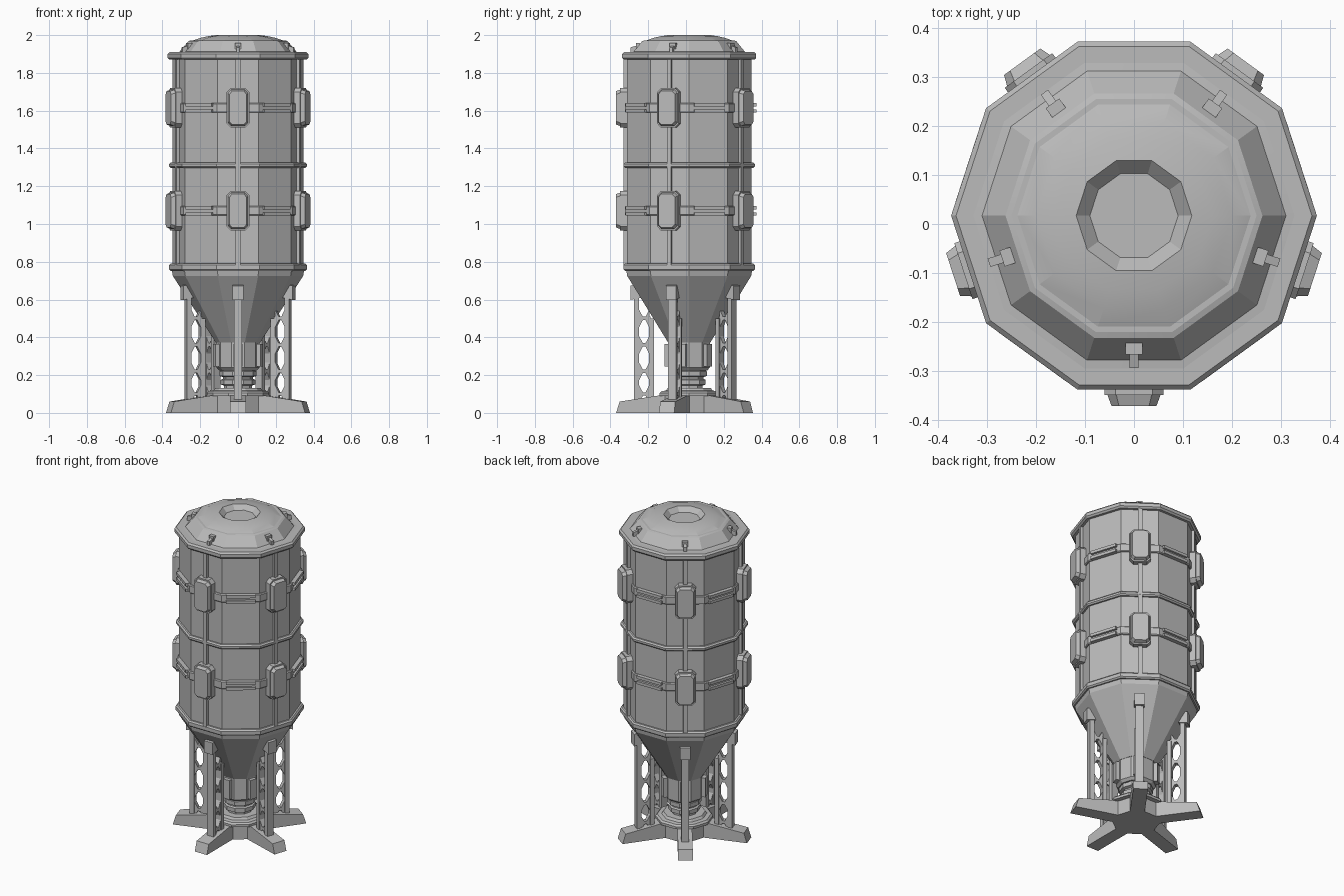
import bpy, bmesh
from math import radians, sin, cos
from mathutils import Matrix, Vector

cube = bpy.data.objects.get("Cube")
if cube:
    bpy.data.objects.remove(cube, do_unlink=True)

grey = bpy.data.materials.new("plain grey")
grey.use_nodes = True
grey.diffuse_color = (0.5, 0.5, 0.5, 1)
grey.node_tree.nodes["Principled BSDF"].inputs["Base Color"].default_value = (0.5, 0.5, 0.5, 1)

CENTRE = Vector((0, 0.017, 0))
SPOKES = [-90 + 72 * k for k in range(5)]   # faces with legs and hatches
GAPS = [a + 36 for a in SPOKES]             # faces between them


def finish(name, bm):
    bmesh.ops.recalc_face_normals(bm, faces=bm.faces)
    mesh = bpy.data.meshes.new(name)
    bm.to_mesh(mesh)
    bm.free()
    mesh.materials.append(grey)
    obj = bpy.data.objects.new(name, mesh)
    obj.location = CENTRE
    bpy.context.collection.objects.link(obj)
    return obj


def lathe(name, profile, sides=10):
    """Closed ten-sided solid from (radius, height) points."""
    bm = bmesh.new()
    rings = []
    for r, z in profile:
        rings.append([bm.verts.new((r * cos(radians(i * 360 / sides)),
                                    r * sin(radians(i * 360 / sides)), z)) for i in range(sides)])
    for a, b in zip(rings, rings[1:]):
        for i in range(sides):
            j = (i + 1) % sides
            bm.faces.new((a[i], a[j], b[j], b[i]))
    bm.faces.new(rings[0])
    bm.faces.new(rings[-1])
    return finish(name, bm)


def band(name, r, z0, z1, c=0.008):
    """Ring around the tank with chamfered outer edges."""
    return lathe(name, [(r - 0.04, z0), (r - c, z0), (r, z0 + c),
                        (r, z1 - c), (r - c, z1), (r - 0.04, z1)])


def box(bm, r0, r1, w, z0, z1, slant=0.0):
    """Box in spoke space: x outward, y sideways; slant lifts the outer end."""
    m = Matrix.Translation(((r0 + r1) / 2, 0, (z0 + z1) / 2)) @ Matrix.Diagonal((r1 - r0, w, z1 - z0, 1))
    verts = bmesh.ops.create_cube(bm, size=1, matrix=m)["verts"]
    for v in verts:
        if v.co.x > (r0 + r1) / 2:
            v.co.z += slant
    return verts


def prism(bm, points, axis, lo, hi, shrink=1.0):
    """Extrude a 2D outline along axis 'x' (points y,z) or 'y' (points x,z)."""
    mid = sum(p[1] for p in points) / len(points)
    loops = []
    for d, s in ((lo, 1.0), (hi, shrink)):
        loops.append([bm.verts.new((d, p * s, mid + (q - mid) * (1 - (1 - s) * 0.55)) if axis == "x"
                                   else (p, d, q)) for p, q in points])
    n = len(points)
    for i in range(n):
        j = (i + 1) % n
        bm.faces.new((loops[0][i], loops[0][j], loops[1][j], loops[1][i]))
    bm.faces.new(loops[0])
    bm.faces.new(loops[1])


def around(name, build, angles=SPOKES):
    """Repeat one part around the tank."""
    for k, a in enumerate(angles):
        bm = bmesh.new()
        build(bm)
        bm.transform(Matrix.Rotation(radians(a), 4, "Z"))
        finish(f"{name}_{k + 1}", bm)


def octagon(w, h, c, z):
    quarter = [(w, h - c), (w - c, h), (c - w, h), (-w, h - c),
               (-w, c - h), (c - w, -h), (w - c, -h), (w, c - h)]
    return [(y, z + q) for y, q in quarter]


# Tank shell, hopper and spout
lathe("tank_body", [(0.347, 0.76), (0.347, 1.89)])
lathe("hopper_cone", [(0.117, 0.372), (0.345, 0.725), (0.352, 0.765)])
lathe("spout", [(0.1, 0.225), (0.115, 0.24), (0.115, 0.375)])
lathe("neck", [(0.075, 0.1), (0.075, 0.145), (0.092, 0.15), (0.092, 0.175), (0.08, 0.18),
               (0.08, 0.19), (0.098, 0.195), (0.098, 0.22), (0.08, 0.23)])

# Hoops around the tank
band("lower_hoop", 0.366, 0.752, 0.79)
band("middle_hoop", 0.365, 1.297, 1.325)
band("upper_hoop", 0.373, 1.87, 1.91, 0.01)
ROWS = (1.07, 1.615)
for k, z in enumerate(ROWS):
    band(f"hatch_hoop_{k + 1}", 0.358, z - 0.026, z + 0.026, 0.005)

# Domed lid with a sunken cap
lid = lathe("lid", [(0.35, 1.89), (0.345, 1.908), (0.31, 1.912), (0.262, 1.968), (0.25, 1.972),
                    (0.238, 1.972), (0.2, 1.985), (0.16, 1.994), (0.118, 2.0), (0.09, 1.972)])
bpy.context.view_layer.objects.active = lid
lid.select_set(True)
bpy.ops.object.shade_smooth_by_angle(angle=radians(12))
lid.select_set(False)


def clip(bm):
    box(bm, 0.26, 0.283, 0.034, 1.92, 1.957)
    box(bm, 0.27, 0.311, 0.018, 1.9, 1.947, -0.012)


def hatch(bm):
    for z in ROWS:
        prism(bm, octagon(0.06, 0.105, 0.022, z), "x", 0.32, 0.366)
        prism(bm, octagon(0.054, 0.096, 0.018, z), "x", 0.366, 0.388, 0.85)


def rails(bm):
    for z in ROWS:
        for dz in (-0.017, 0.017):
            box(bm, 0.325, 0.355, 0.17, z + dz - 0.009, z + dz + 0.009)


around("lid_clip", clip)
around("hatch", hatch)
around("tank_rib", lambda bm: box(bm, 0.31, 0.347, 0.024, 0.78, 1.88))
around("hoop_rails", rails, GAPS)
around("spout_bracket", lambda bm: box(bm, 0.09, 0.132, 0.045, 0.245, 0.365))


# Open lattice legs standing on the feet
def leg(bm):
    box(bm, 0.265, 0.292, 0.044, 0.05, 0.64)
    box(bm, 0.187, 0.212, 0.044, 0.05, 0.5)
    box(bm, 0.255, 0.312, 0.058, 0.61, 0.685, -0.012)
    for z in (0.1, 0.22, 0.36, 0.5):
        box(bm, 0.205, 0.27, 0.03, z - 0.009, z + 0.009)
        for s in (-1, 1):   # corner gussets
            for post, t in ((0.21, 0.026), (0.267, -0.026)):
                prism(bm, [(post, z), (post + t, z), (post, z + s * 0.05)], "y", -0.015, 0.015)


around("lattice_leg", leg)

# Star base with sloping feet
lathe("base_hub", [(0.135, 0), (0.135, 0.095)])
lathe("base_collar", [(0.165, 0.09), (0.165, 0.105), (0.155, 0.115), (0.13, 0.118), (0.12, 0.132), (0.08, 0.132)])
foot = [(0.05, 0), (0.387, 0), (0.368, 0.06), (0.16, 0.092), (0.05, 0.092)]
around("foot", lambda bm: prism(bm, foot, "y", -0.042, 0.042))
